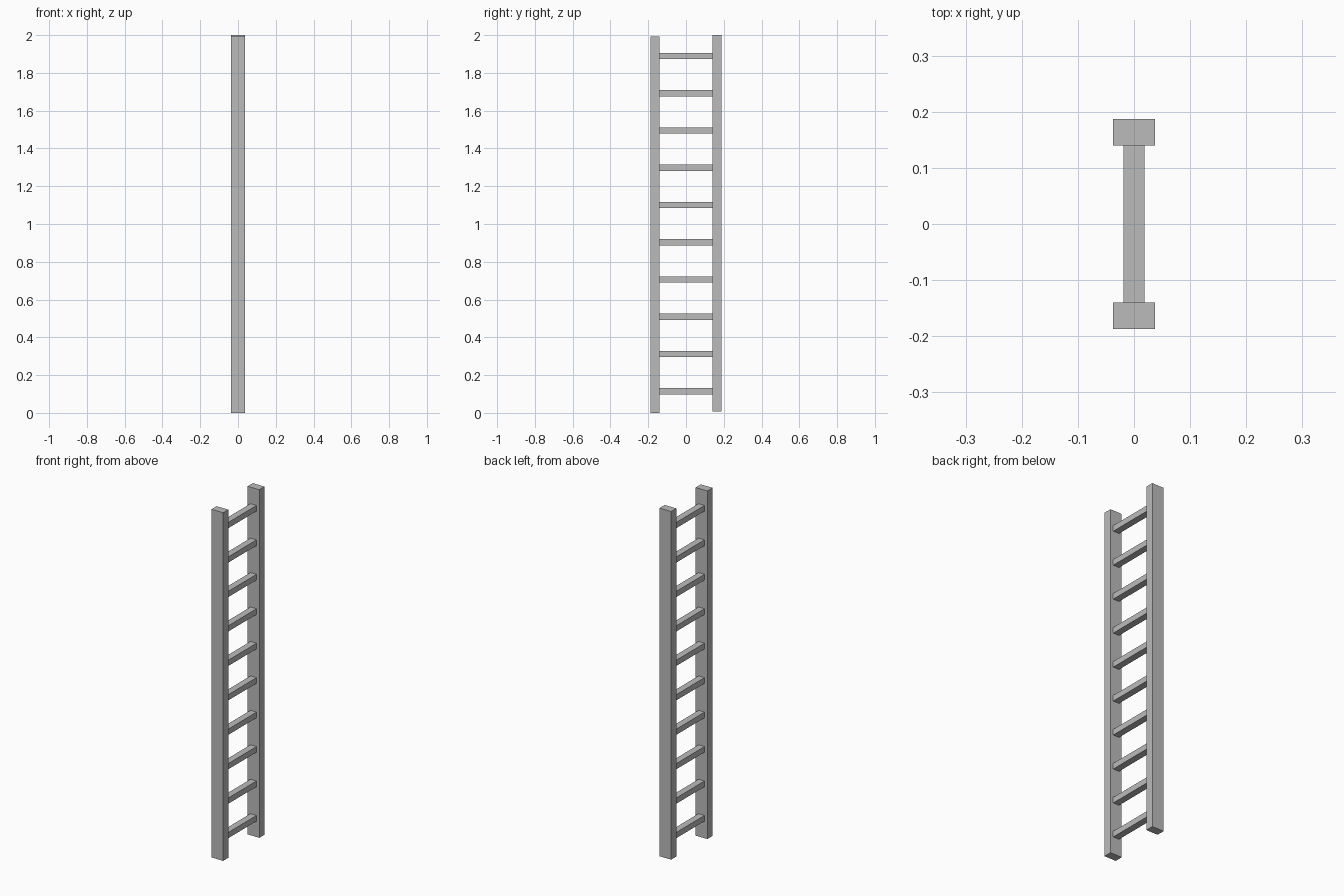
import bpy

cube = bpy.data.objects.get("Cube")
if cube:
    bpy.data.objects.remove(cube, do_unlink=True)

# Single plain grey finish
grey = bpy.data.materials.new("plain grey")
grey.use_nodes = True
colour = (0.5, 0.5, 0.5, 1)
grey.diffuse_color = colour
grey.node_tree.nodes["Principled BSDF"].inputs["Base Color"].default_value = colour


def box(name, low, high):
    """Flat-faced box spanning two opposite corners."""
    centre = [(a + b) / 2 for a, b in zip(low, high)]
    bpy.ops.mesh.primitive_cube_add(size=1, location=centre)
    part = bpy.context.object
    part.name = name
    part.scale = [b - a for a, b in zip(low, high)]
    bpy.ops.object.transform_apply(location=False, rotation=False, scale=True)
    part.data.materials.append(grey)
    return part


RAIL_X, INNER, OUTER = 0.037, 0.14, 0.187
RUNG_X, RUNG_H = 0.019, 0.033
FIRST, STEP, COUNT = 0.114, 0.1972, 10

# Upright rails, the back one set slightly higher
box("front_rail", (-RAIL_X, -OUTER, 0), (RAIL_X, -INNER, 1.993))
box("back_rail", (-RAIL_X, INNER, 0.007), (RAIL_X, OUTER, 2))

# Evenly spaced rungs between the rails
for i in range(COUNT):
    z = FIRST + i * STEP
    box(f"rung_{i + 1}", (-RUNG_X, -INNER, z - RUNG_H / 2),
        (RUNG_X, INNER, z + RUNG_H / 2))
